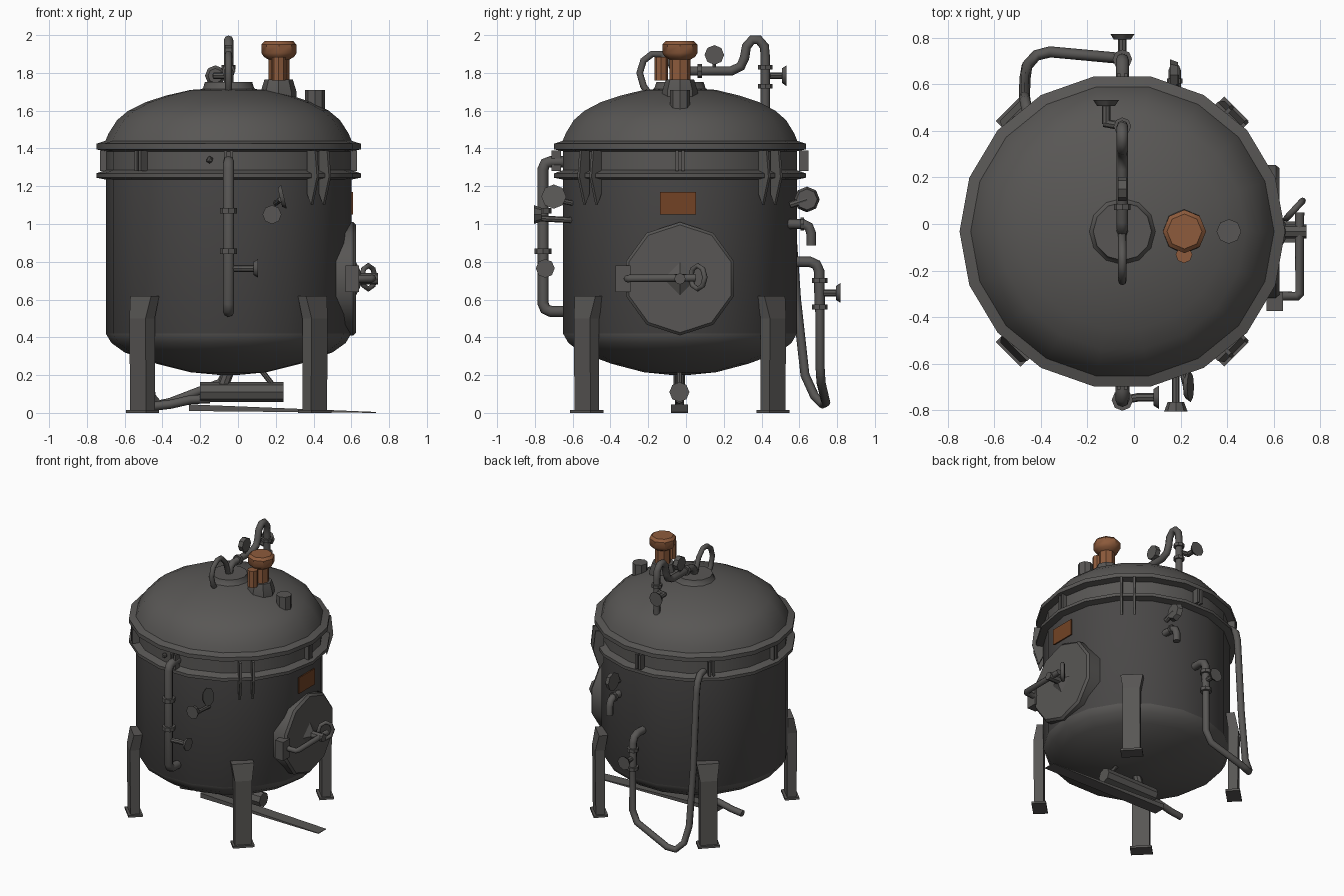
import bpy, bmesh, math
from mathutils import Vector, Matrix

if "Cube" in bpy.data.objects:
    bpy.data.objects.remove(bpy.data.objects["Cube"])

CX, CY = -0.05, -0.032   # vessel axis


def mat(name, rgb):
    m = bpy.data.materials.new(name)
    m.diffuse_color = (*rgb, 1)
    m.use_nodes = True
    m.node_tree.nodes["Principled BSDF"].inputs["Base Color"].default_value = m.diffuse_color
    return m


GREY = mat("steel grey", (0.098, 0.094, 0.090))
DARK = mat("dark shell grey", (0.066, 0.063, 0.062))
COPPER = mat("copper orange", (0.27, 0.105, 0.045))
PLATE = mat("rust orange", (0.17, 0.055, 0.018))


def finish(name, bm, mats, smooth=True):
    bmesh.ops.recalc_face_normals(bm, faces=bm.faces)
    me = bpy.data.meshes.new(name)
    bm.to_mesh(me)
    bm.free()
    ob = bpy.data.objects.new(name, me)
    bpy.context.collection.objects.link(ob)
    for m in mats:
        me.materials.append(m)
    if smooth:
        bpy.ops.object.select_all(action='DESELECT')
        ob.select_set(True)
        bpy.context.view_layer.objects.active = ob
        bpy.ops.object.shade_smooth_by_angle(angle=math.radians(40))
    return ob


def cyl(name, p0, p1, r0, r1=None, n=8, m=GREY):
    p0, p1 = Vector(p0), Vector(p1)
    d = p1 - p0
    rot = d.to_track_quat('Z', 'Y').to_matrix().to_4x4()
    bm = bmesh.new()
    bmesh.ops.create_cone(bm, cap_ends=True, segments=n, radius1=r0,
                          radius2=r0 if r1 is None else r1, depth=d.length,
                          matrix=Matrix.Translation((p0 + p1) / 2) @ rot)
    return finish(name, bm, [m], n > 6)


def box(name, c, s, m=GREY, rz=0.0):
    bm = bmesh.new()
    bmesh.ops.create_cube(bm, size=1, matrix=Matrix.Translation(c)
                          @ Matrix.Rotation(rz, 4, 'Z') @ Matrix.Diagonal((*s, 1)))
    return finish(name, bm, [m], False)


def lathe(name, prof, c, n, mats, ys=1.0):
    bm = bmesh.new()
    rings = []
    for r, z in prof:
        rings.append([bm.verts.new((c[0] + r * math.cos(2 * math.pi * i / n),
                                    c[1] + ys * r * math.sin(2 * math.pi * i / n), z))
                      for i in range(n)])
    for a, b in zip(rings, rings[1:]):
        for i in range(n):
            bm.faces.new((a[i], a[(i + 1) % n], b[(i + 1) % n], b[i]))
    bm.faces.new(rings[0])
    bm.faces.new(rings[-1])
    if len(mats) > 1:   # second colour on the upright shell wall
        for f in bm.faces:
            z = f.calc_center_median().z
            f.material_index = 1 if 0.42 < z < 1.2 else 0
    return finish(name, bm, mats)


def pipe(name, pts, r, m=GREY, cyclic=False):
    cu = bpy.data.curves.new(name, 'CURVE')
    cu.dimensions = '3D'
    cu.bevel_depth = r
    cu.bevel_resolution = 2
    cu.use_fill_caps = True
    sp = cu.splines.new('POLY')
    sp.points.add(len(pts) - 1)
    for p, q in zip(sp.points, pts):
        p.co = (*q, 1)
    sp.use_cyclic_u = cyclic
    ob = bpy.data.objects.new(name, cu)
    bpy.context.collection.objects.link(ob)
    cu.materials.append(m)
    bpy.ops.object.select_all(action='DESELECT')
    ob.select_set(True)
    bpy.context.view_layer.objects.active = ob
    bpy.ops.object.convert(target='MESH')
    bpy.ops.object.shade_smooth_by_angle(angle=math.radians(50))


def valve(name, p, d, length, r=0.05):
    # stem and round hand wheel, pointing along d
    p, d = Vector(p), Vector(d)
    e = p + d * length
    cyl(name + "_stem", p, e, 0.018)
    cyl(name + "_wheel", e - d * 0.012, e + d * 0.012, r * 0.7, r)


# vessel: dished bottom, shell, two flanges, domed lid
lathe("vessel", [(0.04, 0.2), (0.2, 0.215), (0.38, 0.26), (0.55, 0.32), (0.62, 0.37), (0.65, 0.42),
                 (0.65, 1.235), (0.7, 1.245), (0.7, 1.268), (0.65, 1.285), (0.65, 1.385),
                 (0.7, 1.395), (0.7, 1.425), (0.652, 1.44), (0.635, 1.48), (0.59, 1.55),
                 (0.53, 1.6), (0.44, 1.645), (0.33, 1.68), (0.2, 1.71), (0.05, 1.72)],
      (CX, CY), 18, [GREY, DARK], 0.967)

# lid nozzles
lathe("centre_nozzle", [(0.17, 1.69), (0.135, 1.72), (0.125, 1.752)], (CX, CY), 12, [GREY])
lathe("valve_nozzle", [(0.095, 1.64), (0.095, 1.7), (0.075, 1.765)], (0.215, CY), 8, [GREY])
lathe("side_nozzle", [(0.053, 1.56), (0.053, 1.71)], (0.408, CY), 8, [GREY])

# copper relief valve
lathe("relief_valve", [(0.055, 1.74), (0.055, 1.87), (0.08, 1.885), (0.093, 1.905), (0.093, 1.95),
                       (0.075, 1.968)], (0.217, CY), 8, [COPPER])
cyl("relief_side_body", (0.215, -0.132, 1.76), (0.215, -0.132, 1.885), 0.036, m=COPPER)

# overhead pipe on the lid
pipe("lid_hose", [(CX, -0.19, 1.68), (CX, -0.225, 1.73), (CX, -0.245, 1.8), (CX, -0.225, 1.865),
                  (CX, -0.18, 1.9), (CX, -0.13, 1.9), (CX, -0.08, 1.85), (CX, -0.04, 1.74)], 0.018)
pipe("lid_pipe", [(CX, CY, 1.74), (CX, -0.02, 1.79), (CX, 0.01, 1.81), (CX, 0.24, 1.81),
                  (CX, 0.29, 1.835), (CX, 0.31, 1.88), (CX, 0.32, 1.94), (CX, 0.35, 1.975),
                  (CX, 0.385, 1.975), (CX, 0.415, 1.94), (CX, 0.42, 1.88), (CX, 0.42, 1.6)], 0.025)
cyl("lid_pipe_collar", (CX, 0.06, 1.81), (CX, 0.085, 1.81), 0.036)
for z in (1.73, 1.83):
    cyl("drop_pipe_collar", (CX, 0.42, z - 0.012), (CX, 0.42, z + 0.012), 0.038)
cyl("lid_valve_arm", (CX, 0.42, 1.785), (-0.13, 0.435, 1.785), 0.018)
valve("lid_valve", (-0.12, 0.43, 1.785), (0, 1, 0), 0.09, 0.055)
cyl("lid_dial", (CX - 0.018, 0.15, 1.895), (CX + 0.018, 0.15, 1.895), 0.052)
cyl("lid_dial_stem", (CX, 0.15, 1.81), (CX, 0.15, 1.86), 0.01)

# front sight pipe with collars and valve
pipe("front_pipe", [(CX, -0.62, 1.33), (CX, -0.715, 1.33), (CX, -0.745, 1.32), (CX, -0.757, 1.29),
                    (CX, -0.757, 0.58), (CX, -0.745, 0.55), (CX, -0.715, 0.537), (CX, -0.62, 0.537)], 0.03)
for z in (1.07, 0.855):
    cyl("front_collar", (CX, -0.757, z - 0.015), (CX, -0.757, z + 0.015), 0.046)
valve("front_valve", (CX + 0.06, -0.745, 0.765), (1, 0, 0), 0.085)
cyl("front_valve_arm", (CX, -0.757, 0.765), (CX + 0.07, -0.745, 0.765), 0.018)
bm = bmesh.new()
bmesh.ops.create_icosphere(bm, subdivisions=1, radius=0.02,
                           matrix=Matrix.Translation((-0.15, -0.665, 1.34)))
finish("front_knob", bm, [GREY])

# front gauge and dial
cyl("front_gauge_stem", (0.18, -0.6, 1.02), (0.18, -0.78, 1.03), 0.016)
cyl("front_gauge", (0.18, -0.765, 1.05), (0.18, -0.805, 1.05), 0.035, 0.05)
cyl("front_dial", (0.222, -0.70, 1.14), (0.243, -0.70, 1.145), 0.05, 0.066)
cyl("front_dial_stem", (0.2, -0.6, 1.11), (0.225, -0.7, 1.13), 0.014)

# back dial and elbow outlet
cyl("back_dial_stem", (0.175, 0.55, 1.1), (0.175, 0.64, 1.13), 0.018)
cyl("back_dial", (0.155, 0.64, 1.13), (0.19, 0.64, 1.13), 0.068, 0.055)
pipe("back_elbow", [(0.175, 0.53, 1.0), (0.175, 0.62, 1.0), (0.175, 0.65, 0.985),
                    (0.175, 0.663, 0.95), (0.175, 0.663, 0.885)], 0.026)
cyl("back_elbow_collar", (0.175, 0.605, 1.0), (0.175, 0.625, 1.0), 0.034)

# back pipe and drooping hose
pipe("back_pipe", [(CX, 0.55, 0.8), (CX, 0.655, 0.8), (CX, 0.69, 0.785), (CX, 0.705, 0.75),
                   (CX, 0.708, 0.55)], 0.028)
pipe("back_hose", [(CX, 0.708, 0.58), (CX, 0.71, 0.24), (-0.09, 0.715, 0.16), (-0.36, 0.74, 0.055),
                   (-0.42, 0.725, 0.045), (-0.46, 0.68, 0.09), (-0.468, 0.63, 0.2),
                   (-0.47, 0.585, 0.6), (-0.47, 0.545, 1.18), (-0.468, 0.53, 1.25),
                   (-0.46, 0.49, 1.29), (-0.45, 0.42, 1.3)], 0.024)
for z in (0.7, 0.56):
    cyl("back_collar", (CX, 0.708, z - 0.013), (CX, 0.708, z + 0.013), 0.042)
valve("back_valve", (CX, 0.71, 0.635), (0, 1, 0), 0.095, 0.052)

# four legs with flared tops and foot pads
for sx in (-1, 1):
    for sy in (-1, 1):
        a = math.atan2(sy, sx)
        rad = Matrix.Rotation(a, 4, 'Z')
        bm = bmesh.new()
        base = Matrix.Translation((CX - 0.002 * sx, CY + 0.035 * sy, 0)) @ rad
        rings = []
        for z, r0, r1, w in ((0.0, 0.615, 0.68, 0.06), (0.5, 0.615, 0.685, 0.06), (0.62, 0.6, 0.66, 0.078)):
            rings.append([bm.verts.new(base @ Vector((r, y, z)))
                          for r, y in ((r0, -w), (r1, -w), (r1, w), (r0, w))])
        for p, q in zip(rings, rings[1:]):
            for i in range(4):
                bm.faces.new((p[i], p[(i + 1) % 4], q[(i + 1) % 4], q[i]))
        bm.faces.new(rings[0])
        bm.faces.new(rings[-1])
        finish("leg", bm, [GREY], False)
        box("foot_pad", base @ Vector((0.647, 0, 0.008)), (0.1, 0.15, 0.016), GREY, a)

# flange fins: long pairs on the right diagonals, short pairs elsewhere
for k in range(8):
    a = k * math.pi / 4
    long_fin = k in (1, 7)
    prof = ([(0.64, 1.39), (0.7, 1.39), (0.715, 1.25), (0.67, 1.1), (0.64, 1.16)] if long_fin
            else [(0.63, 1.28), (0.68, 1.28), (0.68, 1.39), (0.63, 1.39)])
    for off in ((-0.045, 0.045) if long_fin else (-0.015, 0.015)):
        base = Matrix.Translation((CX, CY, 0)) @ Matrix.Rotation(a, 4, 'Z')
        bm = bmesh.new()
        f = bm.faces.new([bm.verts.new(base @ Vector((r, off - 0.008, z))) for r, z in prof])
        ext = bmesh.ops.extrude_face_region(bm, geom=[f])
        d = base.to_3x3() @ Vector((0, 0.016, 0))
        bmesh.ops.translate(bm, vec=d, verts=[v for v in ext['geom'] if isinstance(v, bmesh.types.BMVert)])
        finish("flange_fin", bm, [GREY], False)

# manway door with hinge, arm and handle ring
cyl("manway_door", (0.45, CY, 0.71), (0.61, CY, 0.71), 0.3, n=10)
cyl("manway_cover", (0.61, CY, 0.71), (0.626, CY, 0.71), 0.3, 0.285, n=10)
cyl("manway_boss", (0.62, CY, 0.71), (0.66, CY, 0.71), 0.1, 0.015, n=4)
box("hinge_block", (0.605, -0.333, 0.71), (0.07, 0.08, 0.14))
pipe("door_arm", [(0.62, -0.31, 0.71), (0.70, -0.31, 0.71), (0.712, -0.298, 0.712),
                  (0.712, 0.05, 0.715)], 0.02)
cyl("door_screw", (0.62, CY, 0.71), (0.742, CY, 0.71), 0.03)
pipe("door_handle", [(0.69 + 0.035 * math.cos(t), 0.062 + 0.038 * math.cos(t), 0.718 + 0.062 * math.sin(t))
                     for t in [i * math.pi / 4 for i in range(8)]], 0.014, GREY, True)

# coloured plate above the door
box("name_plate", (0.604, -0.042, 1.11), (0.009, 0.19, 0.12), PLATE)

# drain unit under the vessel
cyl("drain_motor", (-0.2, -0.035, 0.11), (0.24, -0.035, 0.11), 0.053)
cyl("drain_neck", (-0.05, -0.035, 0.22), (-0.08, -0.035, 0.14), 0.03)
cyl("drain_strut", (0.12, -0.035, 0.23), (0.19, -0.035, 0.14), 0.014)
pipe("drain_pipe", [(-0.45, -0.035, 0.035), (-0.36, -0.035, 0.045), (-0.25, -0.035, 0.07),
                    (-0.15, -0.035, 0.075)], 0.024)
bm = bmesh.new()   # long tapering drain chute
vs = [[bm.verts.new((x, y, z)) for y, z in ((-0.08, z0), (0.01, z0), (0.01, z1), (-0.08, z1))]
      for x, z0, z1 in ((-0.26, 0.01, 0.045), (0.73, 0.0, 0.005))]
for i in range(4):
    bm.faces.new((vs[0][i], vs[0][(i + 1) % 4], vs[1][(i + 1) % 4], vs[1][i]))
bm.faces.new(vs[0])
bm.faces.new(vs[1])
finish("drain_chute", bm, [GREY], False)
